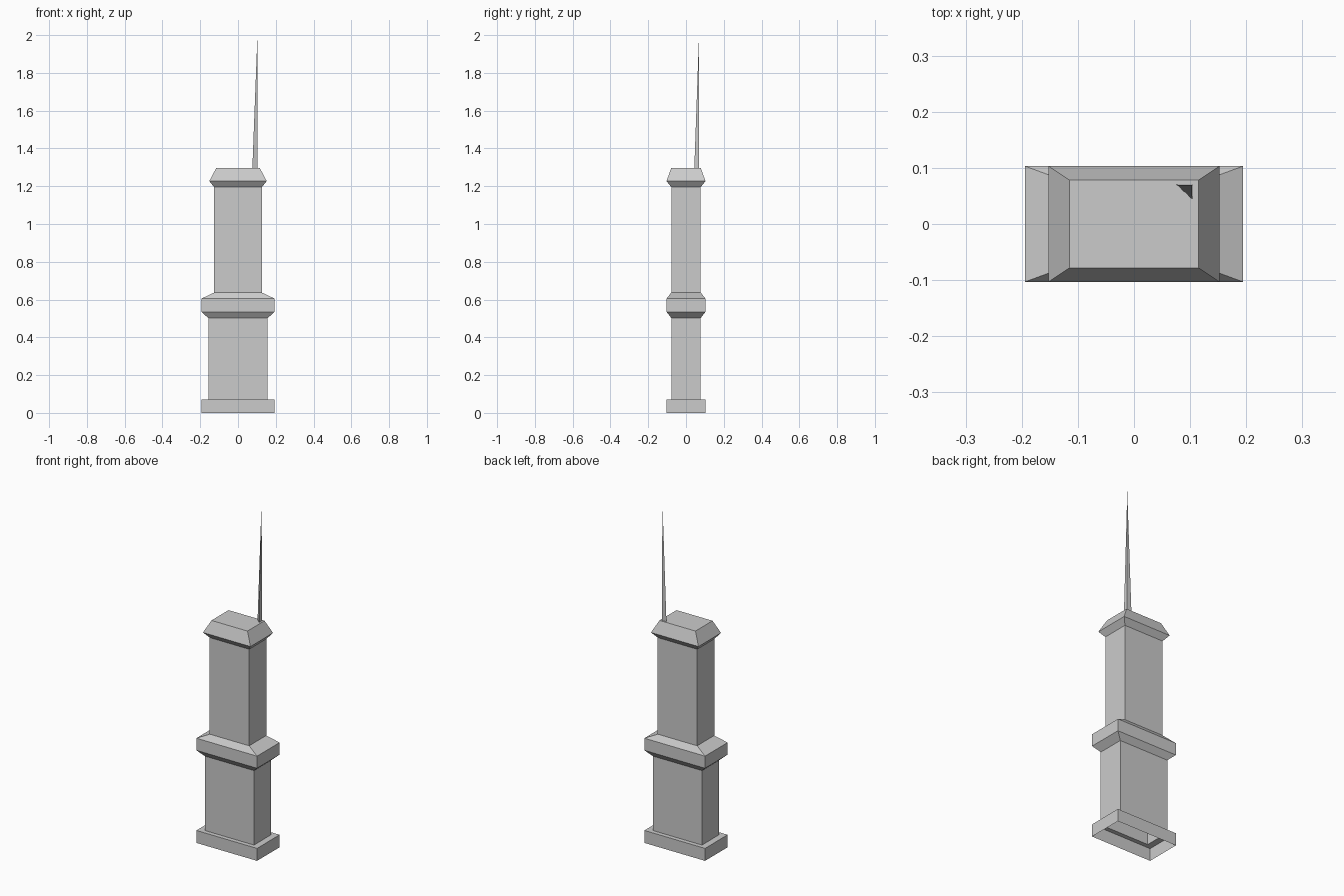
import bpy
import bmesh

if "Cube" in bpy.data.objects:
    bpy.data.objects.remove(bpy.data.objects["Cube"], do_unlink=True)

stone = bpy.data.materials.new("light_grey")
stone.use_nodes = True
grey = (0.6, 0.6, 0.6, 1.0)
stone.diffuse_color = grey
stone.node_tree.nodes["Principled BSDF"].inputs["Base Color"].default_value = grey


def finish(bm, name):
    bmesh.ops.recalc_face_normals(bm, faces=bm.faces)
    mesh = bpy.data.meshes.new(name)
    bm.to_mesh(mesh)
    bm.free()
    mesh.materials.append(stone)
    obj = bpy.data.objects.new(name, mesh)
    bpy.context.collection.objects.link(obj)
    return obj


def rectangle_loft(name, sections, cap_top=False):
    """Join rectangular sections given as (half width, half depth, height)."""
    bm = bmesh.new()
    rings = [[bm.verts.new((sx * w, sy * d, z))
              for sx, sy in ((-1, -1), (1, -1), (1, 1), (-1, 1))]
             for w, d, z in sections]
    for low, high in zip(rings, rings[1:]):
        for i in range(4):
            j = (i + 1) % 4
            bm.faces.new((low[i], low[j], high[j], high[i]))
    if cap_top:
        bm.faces.new(rings[-1])
    return finish(bm, name)


# Outline sizes: wide mouldings, lower shaft, upper shaft, cap
WIDE, LOWER, UPPER, CAP, TOP = 0.194, 0.157, 0.126, 0.152, 0.115
OUT, IN = 0.103, 0.078

# Hollow stack, open underneath, from plinth to sloped cap
rectangle_loft("chimney_stack", [
    (WIDE, OUT, 0), (WIDE, OUT, 0.072), (LOWER, IN, 0.072),   # plinth
    (LOWER, IN, 0.502), (WIDE, OUT, 0.535),                   # lower shaft
    (WIDE, OUT, 0.605), (UPPER, IN, 0.637),                   # middle band
    (UPPER, IN, 1.195), (CAP, OUT, 1.227), (TOP, IN, 1.297),  # shaft and cap
], cap_top=True)

# Three-sided tapering spike rising from the back corner of the cap
bm = bmesh.new()
foot = [bm.verts.new((x, y, 1.296))
        for x, y in ((0.076, 0.07), (0.104, 0.044), (0.104, 0.07))]
tip = bm.verts.new((0.103, 0.069, 2.0))
bm.faces.new(foot)
for i in range(3):
    bm.faces.new((foot[i], foot[(i + 1) % 3], tip))
finish(bm, "spike")
